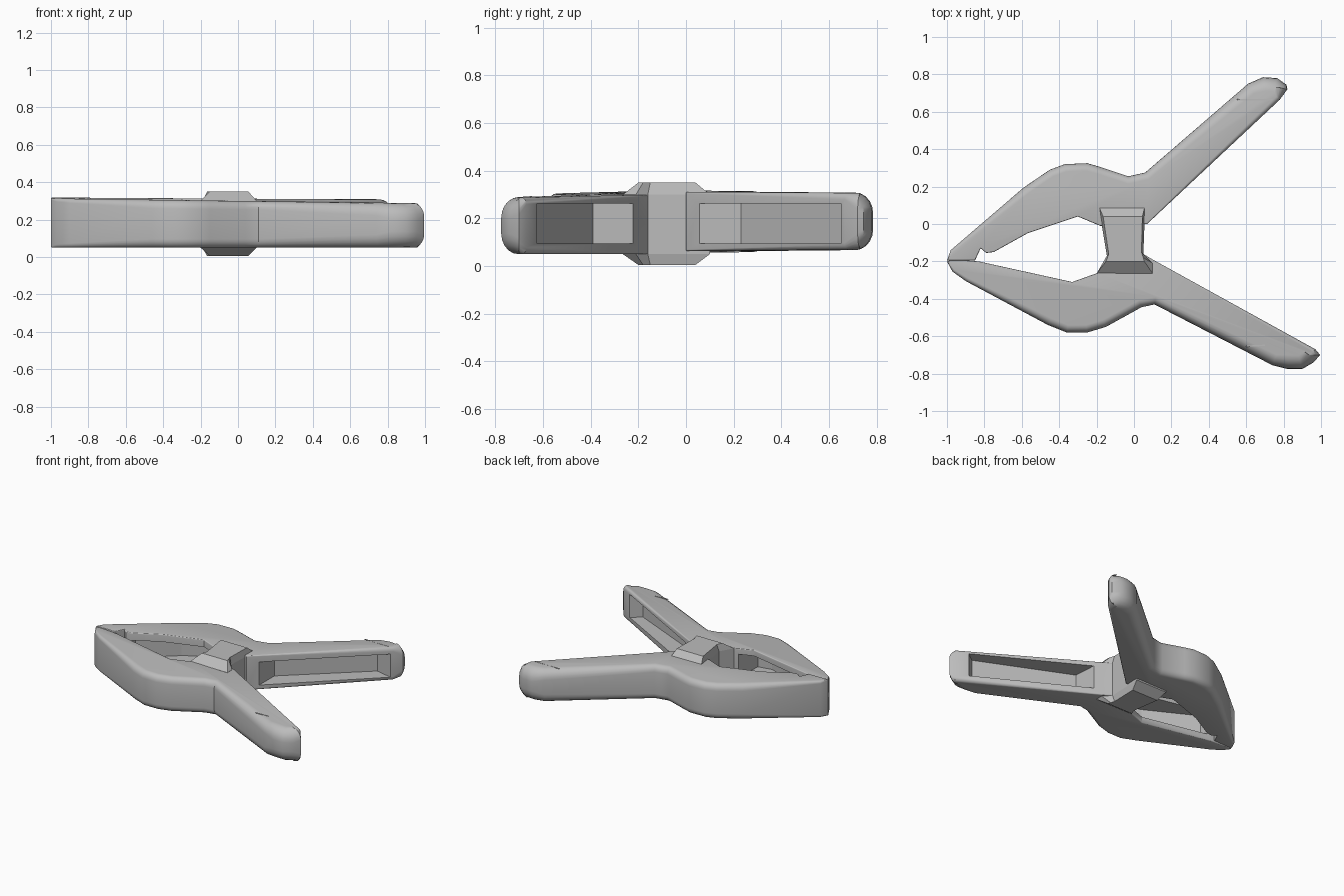
import bpy, bmesh, math
from mathutils import Vector

if "Cube" in bpy.data.objects:
    bpy.data.objects.remove(bpy.data.objects["Cube"])

grey = bpy.data.materials.new("plain grey")
grey.use_nodes = True
grey.diffuse_color = (0.5, 0.5, 0.5, 1)
grey.node_tree.nodes["Principled BSDF"].inputs["Base Color"].default_value = (0.5, 0.5, 0.5, 1)


def loft(name, rings):
    """Skin stacked rings of equal length, capped at both ends."""
    bm = bmesh.new()
    rows = [[bm.verts.new(p) for p in ring] for ring in rings]
    n = len(rows[0])
    for a, b in zip(rows, rows[1:]):
        for i in range(n):
            j = (i + 1) % n
            bm.faces.new((a[i], a[j], b[j], b[i]))
    bm.faces.new(rows[0][::-1])
    bm.faces.new(rows[-1])
    bmesh.ops.recalc_face_normals(bm, faces=bm.faces)
    mesh = bpy.data.meshes.new(name)
    bm.to_mesh(mesh)
    bm.free()
    mesh.materials.append(grey)
    obj = bpy.data.objects.new(name, mesh)
    bpy.context.collection.objects.link(obj)
    return obj


def prism(name, outline, low, high):
    return loft(name, [[(x, y, z) for x, y in outline] for z in (low, high)])


def inward(outline):
    """Mitred inward direction at each point of a counter-clockwise outline."""
    pts = [Vector(p[:2]) for p in outline]
    result = []
    for i, p in enumerate(pts):
        d1 = (p - pts[i - 1]).normalized()
        d2 = (pts[(i + 1) % len(pts)] - p).normalized()
        n = Vector((-d1.y - d2.y, d1.x + d2.x)).normalized()
        result.append(n)
    return result


def rounded_arm(name, outline, bottom, top):
    """Extrude an outline whose third value is the edge rounding radius."""
    normals = inward(outline)
    rings = []
    steps = 5
    angles = [math.pi / 2 * k / steps for k in range(steps + 1)]
    for side, order in ((-1, angles[::-1]), (1, angles)):
        for a in order:
            ring = []
            for (x, y, r), n in zip(outline, normals):
                level = bottom[0] + bottom[1] * x if side < 0 else top[0] + top[1] * x
                inset = r * (1 - math.cos(a))
                drop = 1.15 * r * (1 - math.sin(a))
                ring.append((x + n.x * inset, y + n.y * inset, level - side * drop))
            rings.append(ring)
    return loft(name, rings)


def carve(arm, pockets):
    for k, outline in enumerate(pockets):
        cutter = prism(arm.name + "_pocket_cutter_" + str(k), outline, 0.095, 0.262)
        cutter.hide_render = True
        cutter.hide_viewport = True
        mod = arm.modifiers.new("pocket", 'BOOLEAN')
        mod.operation = 'DIFFERENCE'
        mod.solver = 'EXACT'
        mod.object = cutter


def smooth(obj):
    bpy.ops.object.select_all(action='DESELECT')
    obj.select_set(True)
    bpy.context.view_layer.objects.active = obj
    bpy.ops.object.shade_smooth_by_angle(angle=math.radians(32))


R, T, S = 0.04, 0.075, 0.006   # outer edge, handle tip, open edge

# Front arm: jaw, shoulder and handle in one outline
front = rounded_arm("front_arm", [
    (-1, -0.2, S), (-0.97, -0.255, 0.015), (-0.9, -0.305, 0.02), (-0.46, -0.54, R),
    (-0.36, -0.58, R), (-0.25, -0.58, R), (-0.15, -0.55, R), (0.04, -0.445, R),
    (0.11, -0.43, R), (0.74, -0.755, 0.06), (0.82, -0.775, T), (0.9, -0.775, T),
    (0.96, -0.74, T), (0.995, -0.7, 0.06), (0.97, -0.67, 0.025), (0.1, -0.19, S),
    (0.05, -0.16, S), (-0.14, -0.17, S), (-0.19, -0.26, S), (-0.33, -0.31, S),
    (-0.83, -0.2, S), (-0.97, -0.19, S)], (0.05, 0), (0.3, -0.013))
carve(front, [
    [(0.17, -0.39), (0.82, -0.68), (0.95, -0.58), (0.15, -0.1)],
    [(-0.8, -0.1), (-0.8, -0.275), (-0.45, -0.46), (-0.34, -0.5), (-0.24, -0.48), (-0.22, -0.1)]])

# Back arm
back = rounded_arm("back_arm", [
    (-0.98, -0.14, 0.015), (-1, -0.195, S), (-0.85, -0.195, S), (-0.82, -0.13, S),
    (-0.79, -0.155, S), (-0.75, -0.15, S), (-0.57, -0.05, S), (-0.3, 0.04, S),
    (-0.18, -0.01, S), (0.07, 0, S), (0.78, 0.665, 0.025), (0.82, 0.72, 0.06),
    (0.815, 0.745, T), (0.765, 0.78, T), (0.69, 0.785, T), (0.61, 0.75, 0.06),
    (0.06, 0.275, R), (-0.03, 0.255, R), (-0.18, 0.305, R), (-0.25, 0.325, R),
    (-0.37, 0.32, R), (-0.45, 0.29, R), (-0.59, 0.195, R)], (0.062, 0.008), (0.312, -0.006))
carve(back, [
    [(0.13, -0.1), (0.9, 0.62), (0.64, 0.68), (0.13, 0.23)],
    [(-0.75, -0.3), (-0.22, -0.2), (-0.22, 0.2), (-0.26, 0.24), (-0.4, 0.23), (-0.55, 0.14), (-0.78, -0.06)]])

# Chamfered hinge block joining the arms
base = [(-0.19, 0.1), (-0.145, -0.17), (-0.2, -0.265), (0.1, -0.265), (0.1, -0.21), (0.05, -0.16), (0.06, 0.1)]
crown = [(-0.165, 0.04), (-0.135, -0.16), (-0.15, -0.2), (0.055, -0.2), (0.05, -0.18), (0.04, -0.15), (0.045, 0.04)]
hinge = loft("hinge_block", [[(x, y, z) for x, y in ring] for ring, z in
                             ((crown, 0.005), (base, 0.05), (base, 0.3), (crown, 0.35))])

# Rounded end seams on the handles
for name, points in (("front_grip_seam", [(0.6, -0.65), (0.7, -0.645), (0.7, -0.652), (0.6, -0.657)]),
                     ("back_grip_seam", [(0.55, 0.66), (0.74, 0.66), (0.74, 0.667), (0.55, 0.667)])):
    z = 0.29 if name.startswith("front") else 0.305
    prism(name, points, z, z + 0.004)

for arm in (front, back):
    smooth(arm)
